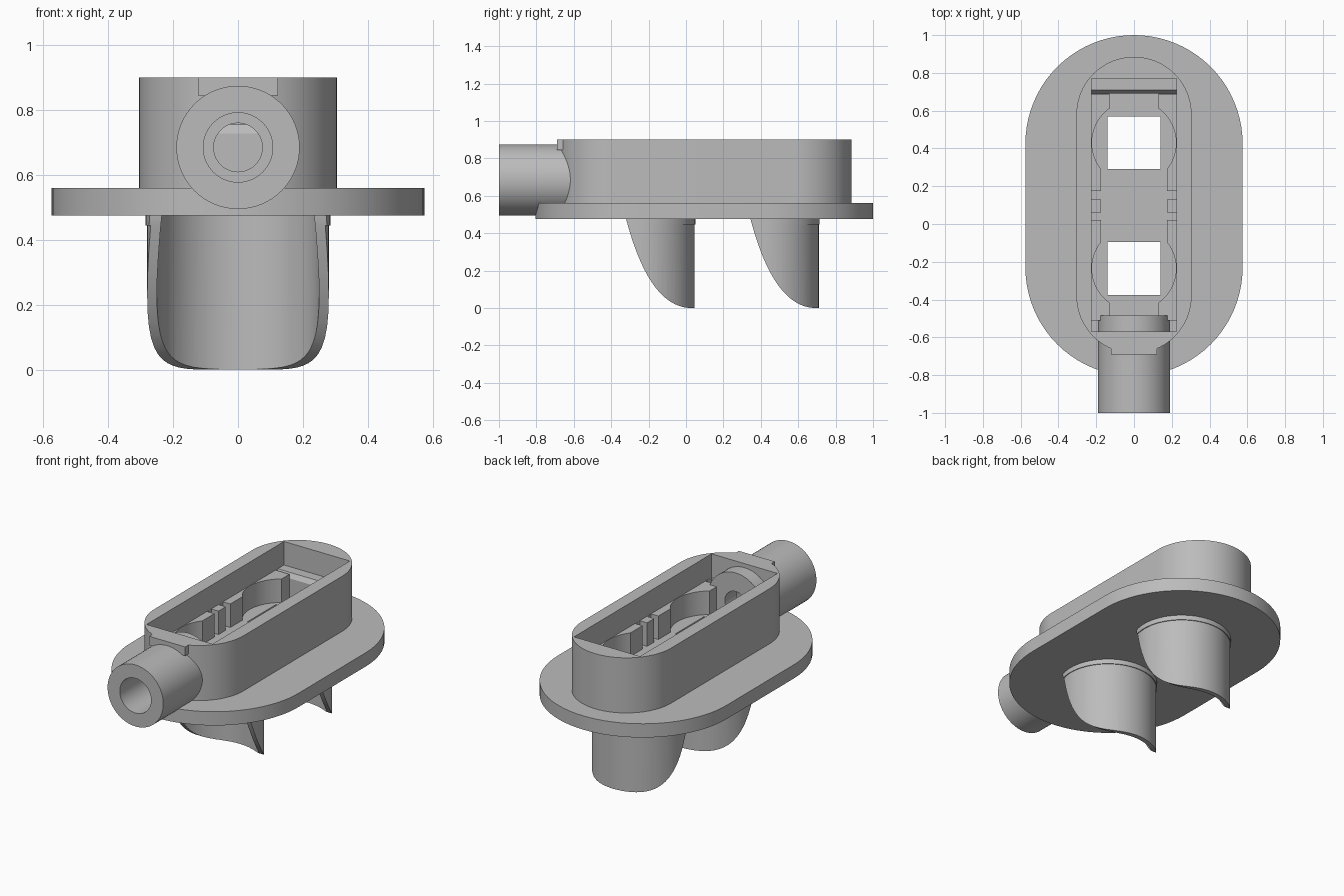
import bpy, bmesh, math
from mathutils import Vector

cube = bpy.data.objects.get("Cube")
if cube:
    bpy.data.objects.remove(cube, do_unlink=True)

grey = bpy.data.materials.new("plain grey")
grey.use_nodes = True
COLOUR = (0.5, 0.5, 0.5, 1)
grey.diffuse_color = COLOUR
grey.node_tree.nodes["Principled BSDF"].inputs["Base Color"].default_value = COLOUR


def prism(name, points, lo, hi, axis="z"):
    """Extrude a closed 2D outline along an axis: x uses (y, z), y uses (x, z), z uses (x, y)."""
    place = {"x": lambda a, b, h: (h, a, b),
             "y": lambda a, b, h: (a, h, b),
             "z": lambda a, b, h: (a, b, h)}[axis]
    bm = bmesh.new()
    base = bm.faces.new([bm.verts.new(place(a, b, lo)) for a, b in points])
    new = bmesh.ops.extrude_face_region(bm, geom=[base])["geom"]
    moved = [v for v in new if isinstance(v, bmesh.types.BMVert)]
    bmesh.ops.translate(bm, verts=moved, vec=Vector(place(0, 0, hi - lo)))
    bmesh.ops.recalc_face_normals(bm, faces=bm.faces)
    mesh = bpy.data.meshes.new(name)
    bm.to_mesh(mesh)
    bm.free()
    mesh.materials.append(grey)
    obj = bpy.data.objects.new(name, mesh)
    bpy.context.collection.objects.link(obj)
    return obj


def arc(cx, cy, r, start, end, steps):
    angles = [math.radians(start + (end - start) * i / steps) for i in range(steps + 1)]
    return [(cx + r * math.cos(a), cy + r * math.sin(a)) for a in angles]


def circle(cx, cy, r):
    return arc(cx, cy, r, 0, 360, 64)[:-1]


def stadium(r, front, back):
    return arc(0, back - r, r, 0, 180, 40) + arc(0, front + r, r, 180, 360, 40)


def rect(half_x, y0, y1):
    return [(-half_x, y0), (half_x, y0), (half_x, y1), (-half_x, y1)]


def cut(target, *cutters):
    """Subtract the cutters one after another, then discard them."""
    for cutter in cutters:
        mod = target.modifiers.new("cut", "BOOLEAN")
        mod.operation = "DIFFERENCE"
        mod.solver = "EXACT"
        mod.object = cutter
        graph = bpy.context.evaluated_depsgraph_get()
        mesh = bpy.data.meshes.new_from_object(target.evaluated_get(graph))
        target.modifiers.clear()
        target.data = mesh
        bpy.data.objects.remove(cutter, do_unlink=True)


SOCKETS = {"front": -0.235, "back": 0.43}
FLOOR, LEDGE, RIM = 0.61, 0.755, 0.9
PIPE_Z = 0.685


def window(y):
    return prism("window_cutter", rect(0.14, y - 0.14, y + 0.14), 0.3, 0.8)


# Base flange and hollow housing
flange = prism("flange", stadium(0.575, -0.805, 1.0), 0.475, 0.56)
housing = prism("housing", stadium(0.305, -0.685, 0.885), 0.5, RIM)
cut(housing, prism("cavity_cutter", rect(0.225, -0.57, 0.77), LEDGE, 1.1))

# Channel, side notches and the clear space around the pipe end
for half_x, y0, y1 in [(0.13, -0.55, 0.69), (0.175, -0.2, 0.4), (0.224, 0.02, 0.06),
                       (0.224, 0.13, 0.175), (0.224, -0.569, -0.51)]:
    cut(housing, prism("channel_cutter", rect(half_x, y0, y1), FLOOR, 0.85))

# Round sockets with square windows
for y in SOCKETS.values():
    cut(housing, prism("socket_cutter", circle(0, y, 0.223), FLOOR, 0.85), window(y))
    cut(flange, window(y))

# Sloped edge of the back ledge
cut(housing, prism("slope_cutter", [(0.688, 0.725), (0.71, 0.757), (0.688, 0.757)],
                   -0.224, 0.224, "x"))

# Inlet pipe with a stepped bore
pipe = prism("inlet_pipe", circle(0, PIPE_Z, 0.19), -1.0, -0.485, "y")
cut(pipe, prism("wide_bore", circle(0, PIPE_Z, 0.107), -1.1, -0.6, "y"),
    prism("narrow_bore", circle(0, PIPE_Z, 0.075), -1.1, -0.4, "y"))
cut(housing, prism("housing_bore", circle(0, PIPE_Z, 0.12), -1.1, -0.5, "y"))

# Small flat pad above the pipe
prism("front_pad", rect(0.123, -0.69, -0.6), 0.845, RIM)


# Curved scoop shields below each socket
def scoop_cutter(y):
    a, b, c = Vector((-0.085, 0.475)), Vector((0.04, 0)), Vector((0.265, 0))
    curve = [a * (1 - t) ** 2 + b * 2 * t * (1 - t) + c * t * t
             for t in (i / 24 for i in range(25))]
    outline = [(p.x + y, p.y) for p in curve]
    outline += [(y + 0.265, -0.1), (y - 0.5, -0.1), (y - 0.5, 0.6), (y - 0.085, 0.6)]
    return prism("scoop_cutter", outline, -0.5, 0.5, "x")


for side, y in SOCKETS.items():
    for part, r, z0 in [("scoop", 0.28, 0), ("scoop_collar", 0.285, 0.445)]:
        shell = prism(f"{side}_{part}", circle(0, y, r), z0, 0.48)
        cut(shell, prism("hollow_cutter", circle(0, y, 0.25), -0.1, 0.6), scoop_cutter(y))

# Smooth round surfaces, keep edges sharp
bpy.ops.object.select_all(action="DESELECT")
for obj in bpy.context.collection.objects:
    if obj.type == "MESH" and obj.data.materials and obj.data.materials[0] == grey:
        obj.select_set(True)
        bpy.context.view_layer.objects.active = obj
bpy.ops.object.shade_smooth_by_angle(angle=math.radians(30))
